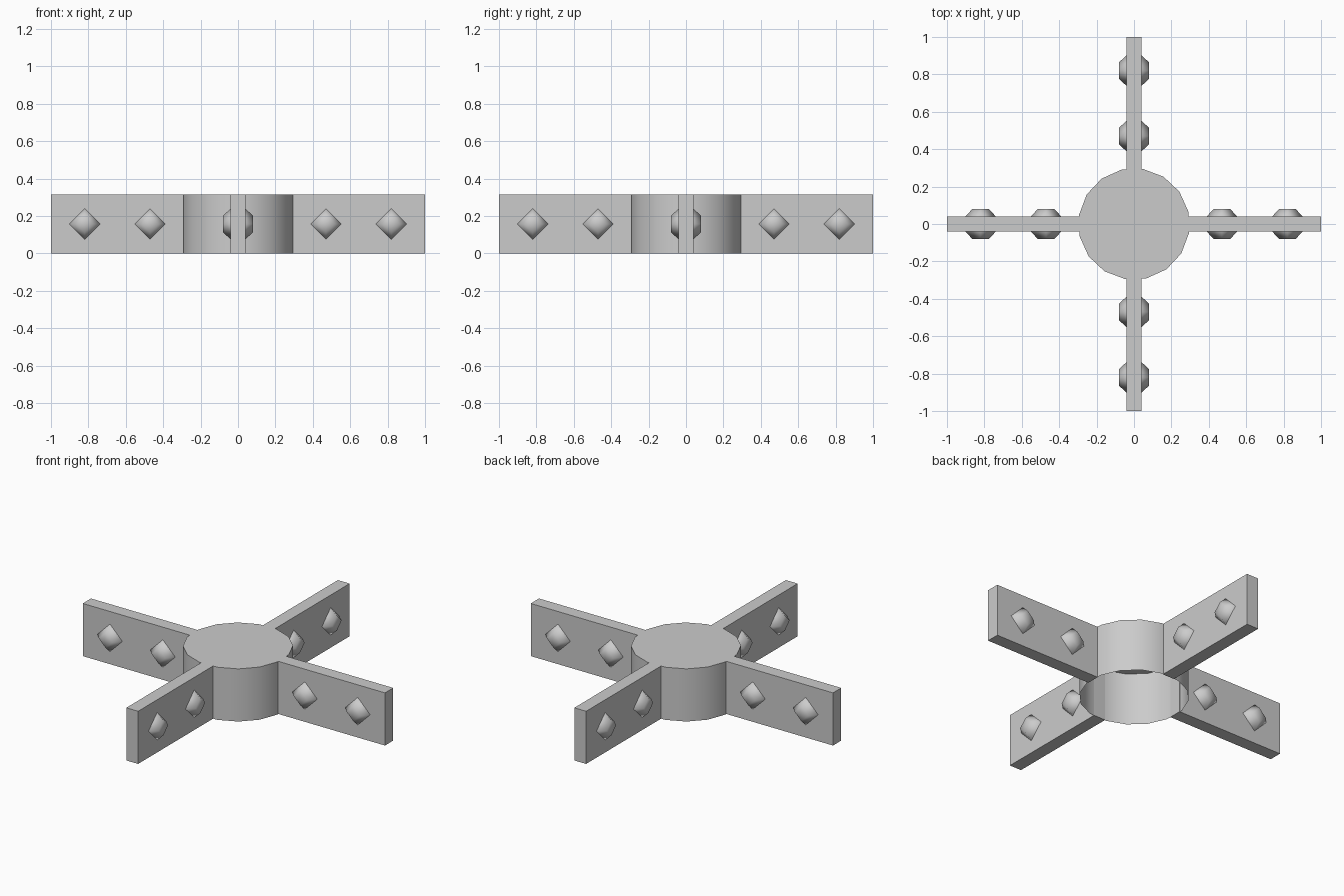
import bpy, bmesh, math
from mathutils import Matrix

cube = bpy.data.objects.get("Cube")
if cube:
    bpy.data.objects.remove(cube, do_unlink=True)

HEIGHT = 0.315
HALF_THICK = 0.039

grey = bpy.data.materials.new("light_grey")
grey.use_nodes = True
colour = (0.6, 0.6, 0.6, 1)
grey.diffuse_color = colour
grey.node_tree.nodes["Principled BSDF"].inputs["Base Color"].default_value = colour


def add_object(name, bm, smooth_angle=None):
    bmesh.ops.recalc_face_normals(bm, faces=bm.faces)
    mesh = bpy.data.meshes.new(name)
    bm.to_mesh(mesh)
    bm.free()
    mesh.materials.append(grey)
    obj = bpy.data.objects.new(name, mesh)
    bpy.context.collection.objects.link(obj)
    if smooth_angle:
        bpy.ops.object.select_all(action='DESELECT')
        obj.select_set(True)
        bpy.context.view_layer.objects.active = obj
        bpy.ops.object.shade_smooth_by_angle(angle=math.radians(smooth_angle))
    return obj


def ring(bm, sides, radius, z, start=0.0):
    angles = [start + math.tau * i / sides for i in range(sides)]
    return [bm.verts.new((radius * math.cos(a), radius * math.sin(a), z)) for a in angles]


def bridge(bm, low, high):
    for i in range(len(low)):
        j = (i + 1) % len(low)
        bm.faces.new((low[i], low[j], high[j], high[i]))


# Hub: closed on top, hollow and open underneath
bm = bmesh.new()
start = math.radians(13)
low = ring(bm, 16, 0.298, 0, start)
high = ring(bm, 16, 0.298, HEIGHT, start)
bridge(bm, low, high)
bm.faces.new(high)
hub = add_object("hub", bm, 30)
# Outward normals on the open shell
if hub.data.polygons[-1].normal.z < 0:
    hub.data.flip_normals()


def arm(name, turn):
    bm = bmesh.new()
    bmesh.ops.create_cube(bm, size=1)
    inner, outer = 0.29, 1.0
    bm.transform(turn @ Matrix.Translation(((inner + outer) / 2, 0, HEIGHT / 2))
                 @ Matrix.Diagonal((outer - inner, 2 * HALF_THICK, HEIGHT, 1)))
    add_object(name, bm)


# Diamond stud passing through an arm, flat-topped on both sides
def stud(name, turn, distance):
    bm = bmesh.new()
    profile = [(0.045, -0.08), (0.084, -0.037), (0.084, 0.037), (0.045, 0.08)]
    rings = [ring(bm, 4, r, z) for r, z in profile]
    for low, high in zip(rings, rings[1:]):
        bridge(bm, low, high)
    for end, z in ((rings[0], -0.08), (rings[-1], 0.08)):
        tip = bm.verts.new((0, 0, z))
        for i in range(4):
            bm.faces.new((end[i], end[(i + 1) % 4], tip))
    bm.transform(turn @ Matrix.Translation((distance, 0, HEIGHT / 2))
                 @ Matrix.Rotation(math.pi / 2, 4, 'X'))
    add_object(name, bm, 80)


# Four arms, each with two studs
for i, side in enumerate(("left", "back", "right", "front")):
    turn = Matrix.Rotation(i * math.pi / 2, 4, 'Z')
    arm(side + "_arm", turn)
    stud(side + "_inner_stud", turn, 0.47)
    stud(side + "_outer_stud", turn, 0.82)
